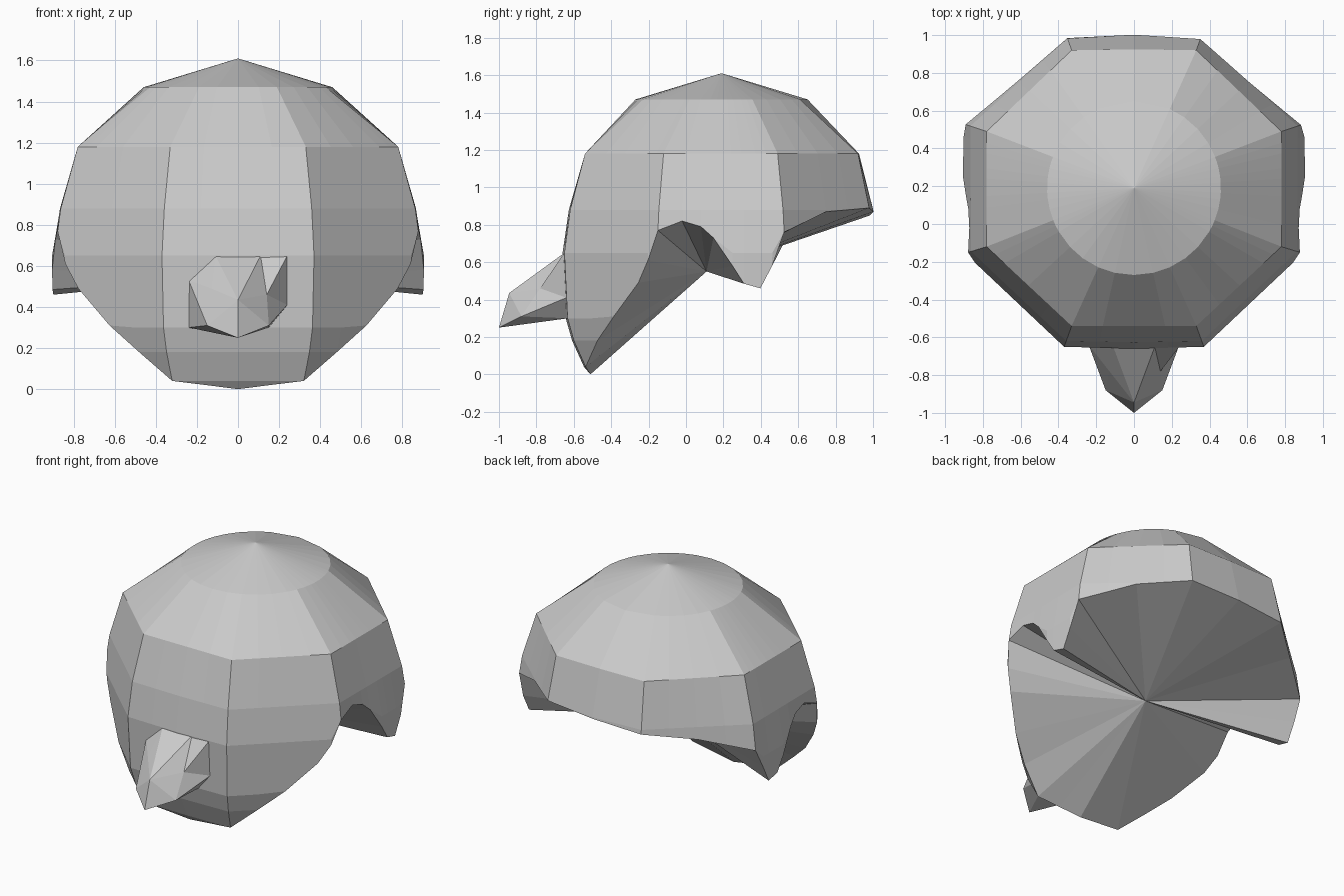
import bpy, bmesh, math
from mathutils import Vector

if "Cube" in bpy.data.objects:
    bpy.data.objects.remove(bpy.data.objects["Cube"])

grey = bpy.data.materials.new("plain grey")
grey.diffuse_color = (0.6, 0.6, 0.6, 1)
grey.use_nodes = True
grey.node_tree.nodes["Principled BSDF"].inputs["Base Color"].default_value = grey.diffuse_color

CX, CY = 0.0, 0.19
# half octagons (right side): shoulder ring at z 1.18 and widest ring at z 0.65
SHOULDER = [(0, -.54), (.33, -.54), (.78, -.12), (.78, .49), (.33, .92), (0, .925)]
WIDEST = [(0, -.66), (.37, -.65), (.895, -.155), (.90, .53), (.36, 1.005), (0, 1.03)]
KNOTS = [0, .5, 1.5, 2.5, 3.5, 4]
# rim height along the half outline; the back edge differs slightly per side
RIM = [(0, 0), (.5, .04), (.77, .18), (1.01, .31), (1.29, .49), (1.4, .61), (1.5, .77),
       (1.69, .82), (1.84, .79), (1.94, .73), (2.09, .58), (2.18, .485), (2.31, .46), (2.4, .58)]
BACK = {1: [(2.5, .76), (3.0, .87), (3.5, .89), (4, .87)],
        -1: [(2.5, .71), (3.0, .80), (3.5, .85), (4, .87)]}
BLEND = [(0, 1), (.65, 1), (.88, .72), (1.18, 0)]
SHRINK = [(0, .825), (.04, .865), (.18, .94), (.3, .98), (.65, 1), (2, 1)]


def lerp(table, t):
    for (a, va), (b, vb) in zip(table, table[1:]):
        if t <= b:
            return va + (vb - va) * (t - a) / (b - a)
    return table[-1][1]


def outline(octagon, t):
    return Vector([lerp([(k, p[i]) for k, p in zip(KNOTS, octagon)], t) for i in (0, 1)])


def shell_point(t, side, z):
    c = Vector((CX, CY))
    p = outline(SHOULDER, t)
    if z > 1.18:                                    # round cap ring
        p = c + (p - c).normalized() * .46
    else:
        p = p.lerp(outline(WIDEST, t), lerp(BLEND, z))
        p = c + (p - c) * lerp(SHRINK, z)
        if z < .8 and 1.5 < t < 2.5:                # ear lobes flare a little
            p.x += .015 * math.sin((t - 1.5) * math.pi) * (.8 - z) / .3
    return (p.x * side, p.y, z)


def make_object(name, bm):
    bmesh.ops.remove_doubles(bm, verts=bm.verts, dist=.0005)
    bmesh.ops.recalc_face_normals(bm, faces=bm.faces)
    me = bpy.data.meshes.new(name)
    bm.to_mesh(me)
    bm.free()
    me.materials.append(grey)
    ob = bpy.data.objects.new(name, me)
    bpy.context.collection.objects.link(ob)
    return ob


# dome shell with a wavy rim, closed below by a fan to an inner point
bm = bmesh.new()
top = bm.verts.new((CX, CY, 1.61))
hub = bm.verts.new((0, .11, .55))
ts = sorted({t for t, _ in RIM} | {2.5, 2.75, 3.0, 3.25, 3.5, 4, .25})
loop = [(t, 1) for t in ts] + [(t, -1) for t in reversed(ts[1:-1])]
columns = []
for t, side in loop:
    rim = lerp(RIM + BACK[side], t)
    levels = [max(z, rim) for z in (1.47, 1.18, .88, .65, .3, .18, .04)] + [rim]
    columns.append([bm.verts.new(shell_point(t, side, z)) for z in levels])
for a, b in zip(columns, columns[1:] + columns[:1]):
    bm.faces.new((top, a[0], b[0]))
    for i in range(len(a) - 1):
        bm.faces.new((a[i], a[i + 1], b[i + 1], b[i]))
    bm.faces.new((a[-1], hub, b[-1]))
make_object("dome_shell", bm)

# faceted snout on the front
points = {
    "tip": (0, -1, .25), "ridge": (0, -.945, .435),
    "left": (-.15, -.88, .31), "right": (.15, -.88, .31),
    "dent_l": (-.13, -.78, .49), "dent_r": (.14, -.78, .46),
    "a": (-.24, -.63, .30), "b": (-.24, -.64, .53), "c": (-.11, -.65, .65),
    "d": (.11, -.65, .65), "e": (.24, -.65, .65), "f": (.24, -.64, .41), "h": (.15, -.63, .30)}
faces = ["tip right ridge", "ridge right dent_r", "tip ridge left", "ridge dent_l left",
         "ridge dent_r d", "ridge d c", "ridge c dent_l", "dent_r e d", "dent_r f e",
         "dent_r right f", "right h f", "tip h right", "dent_l c b", "dent_l b left",
         "left b a", "left a tip", "tip a h", "a b c d e f h"]
bm = bmesh.new()
v = {k: bm.verts.new(p) for k, p in points.items()}
for f in faces:
    bm.faces.new([v[k] for k in f.split()])
make_object("snout", bm)
